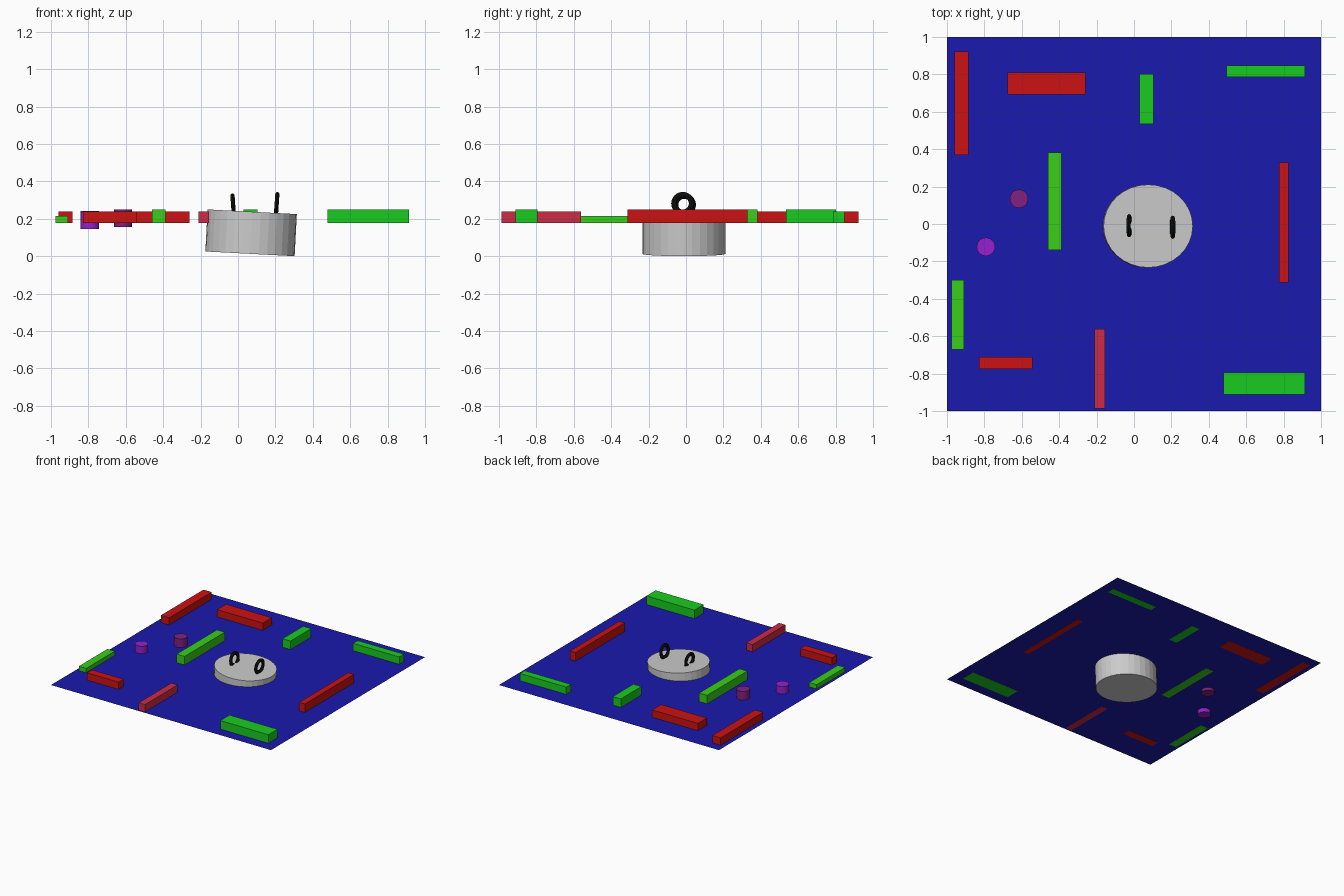
import bpy
from math import radians

if "Cube" in bpy.data.objects:
    bpy.data.objects.remove(bpy.data.objects["Cube"])

FLOOR_Z = 0.18


def material(name, rgb):
    m = bpy.data.materials.new(name)
    m.diffuse_color = (*rgb, 1)
    m.use_nodes = True
    m.node_tree.nodes["Principled BSDF"].inputs["Base Color"].default_value = m.diffuse_color
    return m


BLUE = material("blue", (0.01, 0.01, 0.42))
RED = material("red", (0.6, 0.006, 0.006))
ROSE = material("rose", (0.6, 0.025, 0.06))
GREEN = material("green", (0.01, 0.6, 0.015))
LIME = material("lime", (0.04, 0.62, 0.01))
PLUM = material("plum", (0.22, 0.015, 0.22))
PURPLE = material("purple", (0.3, 0.015, 0.62))
BLACK = material("black", (0.004, 0.004, 0.004))


def finish(name, mat=None):
    ob = bpy.context.object
    ob.name = name
    if mat:
        ob.data.materials.append(mat)
    return ob


def bar(name, x0, x1, y0, y1, top, mat, bottom=FLOOR_Z - 0.001):
    bpy.ops.mesh.primitive_cube_add(
        size=1, location=((x0 + x1) / 2, (y0 + y1) / 2, (top + bottom) / 2))
    ob = finish(name, mat)
    ob.scale = (x1 - x0, y1 - y0, top - bottom)


# floor sheet
bpy.ops.mesh.primitive_plane_add(size=2, location=(0, 0, FLOOR_Z))
finish("floor", BLUE)

# wall blocks
bar("wall_back_left", -0.96, -0.885, 0.37, 0.922, 0.24, RED)
bar("wall_back_wide", -0.675, -0.26, 0.693, 0.81, 0.24, RED)
bar("wall_back_short", 0.03, 0.103, 0.535, 0.803, 0.25, GREEN)
bar("wall_back_right", 0.495, 0.915, 0.787, 0.848, 0.24, GREEN)
bar("wall_centre_left", -0.46, -0.388, -0.14, 0.383, 0.25, LIME)
bar("wall_right", 0.775, 0.826, -0.312, 0.328, 0.25, RED)
bar("wall_left", -0.977, -0.91, -0.672, -0.30, 0.215, LIME)
bar("wall_front_left", -0.83, -0.543, -0.775, -0.71, 0.24, RED)
bar("wall_front_centre", -0.212, -0.155, -0.987, -0.562, 0.24, ROSE)
bar("wall_front_right", 0.478, 0.915, -0.912, -0.793, 0.25, GREEN)

# small pegs poking through the floor
for name, x, y, z, mat in (("peg_back", -0.615, 0.135, 0.204, PLUM),
                           ("peg_front", -0.792, -0.122, 0.194, PURPLE)):
    bpy.ops.mesh.primitive_cylinder_add(vertices=32, radius=0.049, depth=0.094,
                                        location=(x, y, z))
    finish(name, mat)

# tilted oval drum
bpy.ops.mesh.primitive_cylinder_add(vertices=32, radius=1, depth=1,
                                    location=(0.07, -0.011, 0.1255),
                                    rotation=(0, radians(3), 0))
finish("drum").scale = (0.239, 0.222, 0.225)

# ring handles standing on the drum
for name, x, y, z, lean in (("ring_left", -0.026, -0.009, 0.275, -4),
                            ("ring_right", 0.207, -0.017, 0.282, 4)):
    bpy.ops.mesh.primitive_torus_add(major_radius=0.047, minor_radius=0.015,
                                     location=(x, y, z),
                                     rotation=(0, radians(90 + lean), 0))
    finish(name, BLACK).scale = (1, 1, 0.75)
